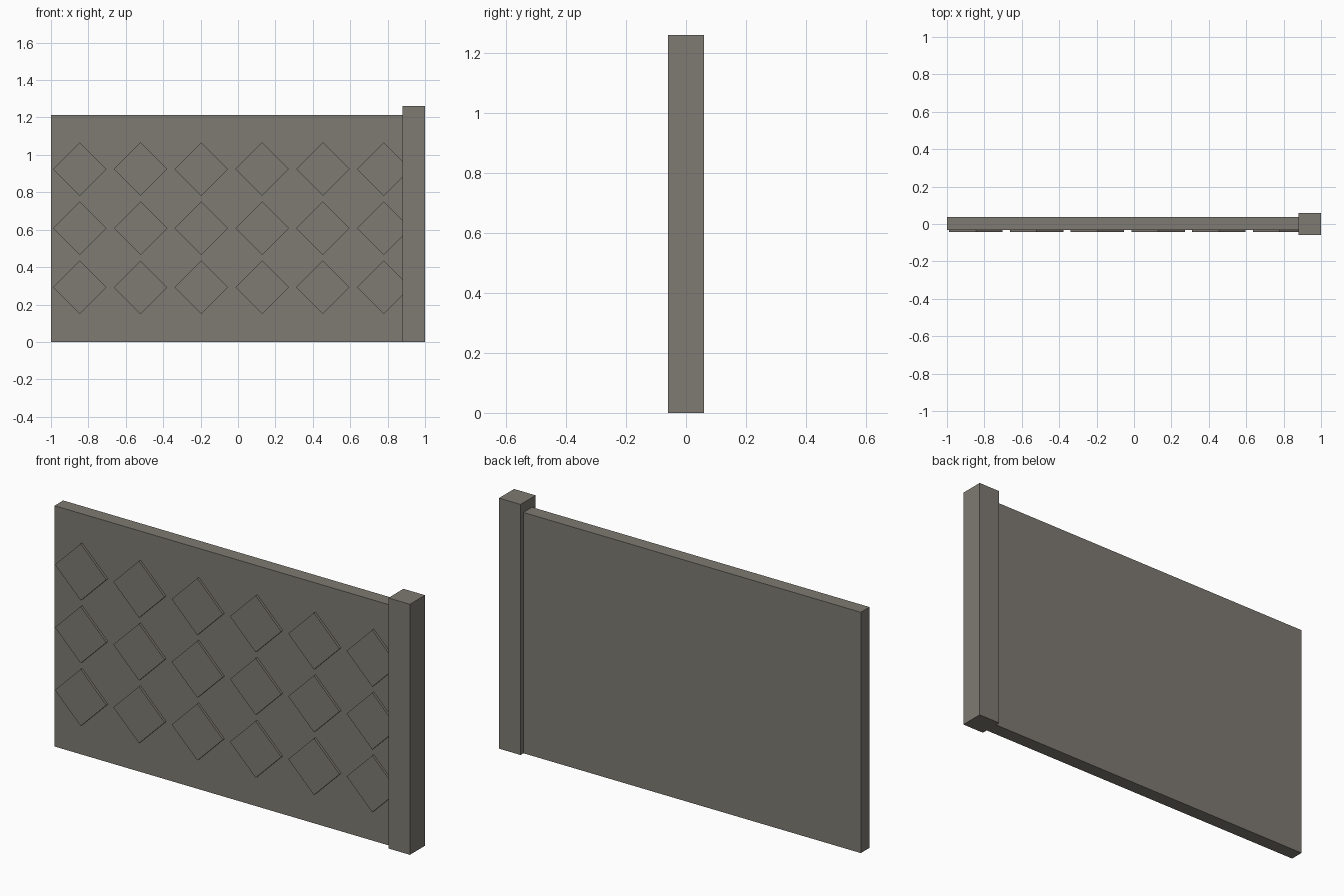
import bpy
from math import radians, sqrt

cube = bpy.data.objects.get("Cube")
if cube:
    bpy.data.objects.remove(cube, do_unlink=True)

# Single warm grey stone colour
stone = bpy.data.materials.new("warm_grey_stone")
stone.use_nodes = True
colour = (0.21, 0.197, 0.17, 1)
stone.diffuse_color = colour
stone.node_tree.nodes["Principled BSDF"].inputs["Base Color"].default_value = colour


def box(name, low, high, turn=0):
    """Box between two corners, turned about its centre on the y axis."""
    centre = [(a + b) / 2 for a, b in zip(low, high)]
    bpy.ops.mesh.primitive_cube_add(size=1, location=centre)
    obj = bpy.context.object
    obj.name = name
    obj.scale = [b - a for a, b in zip(low, high)]
    obj.rotation_euler.y = radians(turn)
    obj.data.materials.append(stone)
    return obj


# Wall slab and the taller end post on its left
box("wall_panel", (-1, -0.032, 0), (0.89, 0.037, 1.213))
box("end_post", (0.88, -0.06, 0), (1, 0.06, 1.262))

# Raised diamond tiles on the front; the last column runs into the post
half = 0.143 / sqrt(2)
for row in range(3):
    for col in range(6):
        x = -0.846 + 0.325 * col
        z = 0.292 + 0.316 * row
        box(f"diamond_tile_{row + 1}_{col + 1}",
            (x - half, -0.044, z - half), (x + half, -0.02, z + half), 45)
